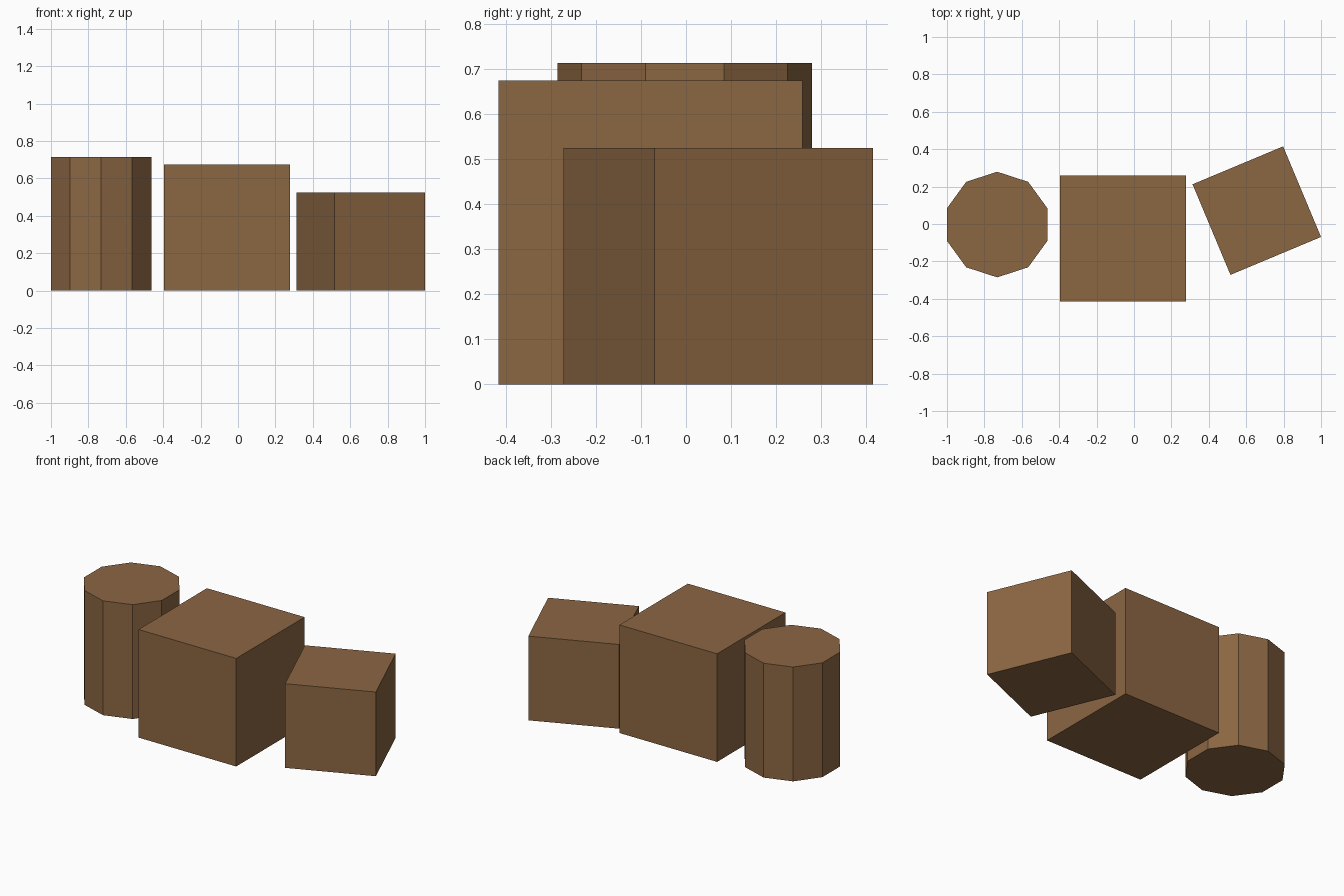
import bpy
from math import radians

default_cube = bpy.data.objects.get("Cube")
if default_cube:
    bpy.data.objects.remove(default_cube, do_unlink=True)

# Single wood colour
wood = bpy.data.materials.new("brown_wood")
wood.use_nodes = True
colour = (0.26, 0.133, 0.055, 1)
wood.diffuse_color = colour
wood.node_tree.nodes["Principled BSDF"].inputs["Base Color"].default_value = colour


def finish(name):
    obj = bpy.context.object
    obj.name = name
    obj.data.materials.append(wood)


def crate(name, x, y, size, turn=0):
    """Cubic crate standing on the ground."""
    bpy.ops.mesh.primitive_cube_add(
        size=size, location=(x, y, size / 2), rotation=(0, 0, radians(turn)))
    finish(name)


def barrel(name, x, y, radius, height):
    """Ten-sided barrel standing on the ground."""
    bpy.ops.mesh.primitive_cylinder_add(
        vertices=10, radius=radius, depth=height, location=(x, y, height / 2))
    finish(name)


barrel("barrel", -0.7315, -0.003, 0.2823, 0.713)
crate("large_crate", -0.0585, -0.0785, 0.674)
crate("small_crate", 0.6565, 0.0715, 0.525, turn=22.7)
